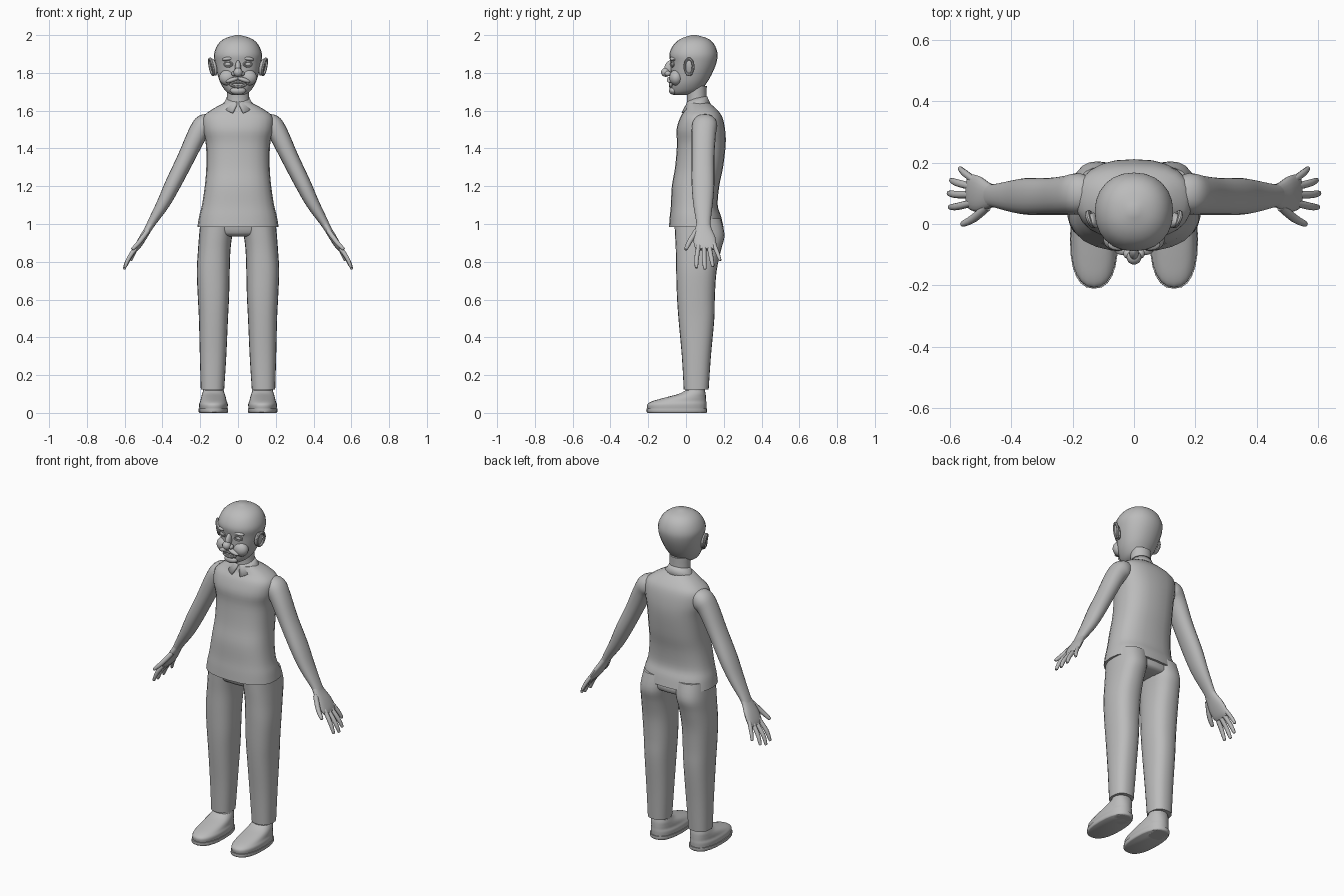
import bpy, bmesh, math
from mathutils import Vector, Euler

cube = bpy.data.objects.get("Cube")
if cube:
    bpy.data.objects.remove(cube)

grey = bpy.data.materials.new("plain grey")
grey.use_nodes = True
COLOUR = (0.5, 0.5, 0.5, 1)
grey.diffuse_color = COLOUR
grey.node_tree.nodes["Principled BSDF"].inputs["Base Color"].default_value = COLOUR


def finish(name, bm, angle=40):
    bmesh.ops.recalc_face_normals(bm, faces=bm.faces)
    mesh = bpy.data.meshes.new(name)
    bm.to_mesh(mesh)
    bm.free()
    mesh.materials.append(grey)
    obj = bpy.data.objects.new(name, mesh)
    bpy.context.collection.objects.link(obj)
    bpy.ops.object.select_all(action='DESELECT')
    obj.select_set(True)
    bpy.context.view_layer.objects.active = obj
    bpy.ops.object.shade_smooth_by_angle(angle=math.radians(angle))
    return obj


def spline(keys, steps):
    """Smooth curve through key tuples."""
    out = []
    for i in range(len(keys) - 1):
        a, b, c, d = (keys[max(0, min(len(keys) - 1, i + k))] for k in (-1, 0, 1, 2))
        for k in range(steps):
            t = k / steps
            out.append([q + t / 2 * (r - p + t * (2*p - 5*q + 4*r - s + t * (3*(q - r) + s - p)))
                        for p, q, r, s in zip(a, b, c, d)])
    return out + [list(keys[-1])]


def skin(name, rings, mirror=1):
    """Join closed rings of points and cap both ends."""
    bm = bmesh.new()
    loops = [[bm.verts.new((p.x * mirror, p.y, p.z)) for p in ring] for ring in rings]
    n = len(loops[0])
    for low, high in zip(loops, loops[1:]):
        for i in range(n):
            j = (i + 1) % n
            bm.faces.new((low[i], low[j], high[j], high[i]))
    bm.faces.new(loops[0])
    bm.faces.new(loops[-1])
    return finish(name, bm)


def oval(centre, u, v, power=2.0, n=24):
    ring = []
    for i in range(n):
        c, s = math.cos(math.tau * i / n), math.sin(math.tau * i / n)
        ring.append(centre + u * math.copysign(abs(c) ** (2 / power), c)
                    + v * math.copysign(abs(s) ** (2 / power), s))
    return ring


def stack(name, keys, power=2.0, mirror=1, steps=4):
    """Level sections: z, x centre, half width, front y, back y."""
    rings = [oval(Vector((x, (f + b) / 2, z)), Vector((w, 0, 0)), Vector((0, (b - f) / 2, 0)), power)
             for z, x, w, f, b in spline(keys, steps)]
    return skin(name, rings, mirror)


def limb(name, keys, mirror=1, steps=4, n=20):
    """Sections square to a path: x, y, z, half depth, half thickness."""
    pts = spline(keys, steps)
    rings = []
    for i, (x, y, z, deep, thick) in enumerate(pts):
        t = Vector(pts[min(i + 1, len(pts) - 1)][:3]) - Vector(pts[max(i - 1, 0)][:3])
        t.normalize()
        u = Vector((0, 1, 0))
        u = (u - t * u.dot(t)).normalized()
        rings.append(oval(Vector((x, y, z)), u * deep, t.cross(u) * thick, 2.2, n))
    return skin(name, rings, mirror)


def ball(name, loc, size, turn=(0, 0, 0)):
    bm = bmesh.new()
    bmesh.ops.create_uvsphere(bm, u_segments=20, v_segments=12, radius=1)
    rot = Euler([math.radians(a) for a in turn]).to_matrix()
    for v in bm.verts:
        v.co = rot @ (v.co * Vector(size)) + Vector(loc)
    return finish(name, bm)


def hoop(name, loc, u, v, radius):
    """Closed oval tube, for rims and lips."""
    u, v, loc = Vector(u), Vector(v), Vector(loc)
    axis = u.cross(v).normalized()
    bm = bmesh.new()
    n, m = 24, 8
    g = []
    for p in oval(loc, u, v, 2, n):
        out = (p - loc).normalized()
        g.append([bm.verts.new(p + (out * math.cos(math.tau * k / m)
                                    + axis * math.sin(math.tau * k / m)) * radius) for k in range(m)])
    for i in range(n):
        for k in range(m):
            a, b, l = g[i], g[(i + 1) % n], (k + 1) % m
            bm.faces.new((a[k], b[k], b[l], a[l]))
    return finish(name, bm)


# Head and neck
stack("head", [(1.682, 0, .03, -.06, 0), (1.70, 0, .062, -.075, .07), (1.74, 0, .09, -.08, .105),
               (1.79, 0, .108, -.08, .135), (1.85, 0, .122, -.082, .16), (1.9, 0, .127, -.088, .167),
               (1.95, 0, .107, -.065, .15), (1.982, 0, .07, -.025, .115), (2.0, 0, .012, .03, .055)], 2.15)
stack("neck", [(1.6, 0, .07, 0, .12), (1.66, 0, .06, .005, .11), (1.73, 0, .06, 0, .11)])

# Face
ball("nose_bridge", (0, -.09, 1.825), (.016, .025, .042), (-14, 0, 0))
ball("nose_tip", (0, -.108, 1.803), (.024, .024, .024))
ball("chin", (0, -.066, 1.706), (.042, .024, .022))
hoop("lips", (0, -.08, 1.738), (.036, 0, 0), (0, 0, .013), .009)
for side, s in (("left", 1), ("right", -1)):
    ball(side + "_nostril", (s * .02, -.096, 1.796), (.015, .017, .014))
    ball(side + "_cheek", (s * .055, -.052, 1.775), (.045, .036, .042))
    ball(side + "_moustache", (s * .03, -.084, 1.763), (.036, .018, .012), (0, s * 18, 0))
    ball(side + "_eye", (s * .052, -.066, 1.846), (.02, .014, .013))
    hoop(side + "_eyelid", (s * .052, -.073, 1.846), (.021, s * .006, 0), (0, 0, .013), .005)
    ball(side + "_brow", (s * .052, -.066, 1.875), (.034, .02, .011), (0, s * 8, 0))
    ball(side + "_ear", (s * .128, .012, 1.83), (.014, .026, .046), (0, s * 12, s * -20))
    hoop(side + "_ear_rim", (s * .14, .016, 1.832), (s * .008, .022, 0), (s * .008, 0, .042), .008)

# Shirt
stack("shirt", [(.985, 0, .215, -.09, .198), (1.04, 0, .206, -.086, .186), (1.1, 0, .191, -.08, .168),
                (1.2, 0, .176, -.075, .176), (1.3, 0, .168, -.058, .196), (1.42, 0, .170, -.048, .21),
                (1.5, 0, .187, -.05, .207), (1.565, 0, .185, -.03, .192), (1.605, 0, .14, -.005, .165),
                (1.64, 0, .075, .005, .125)], 2.5)

# Collar, open at the front with turned down points
bm = bmesh.new()
strips = []
count = 32
for i in range(count + 1):
    a = math.radians(-86 + 352 * i / count)
    tip = max(0, 1 - min(i, count - i) / 4)
    strip = []
    for rx, ry, drop in ((.06, .052, -.022), (.072, .06, 0), (.098 + .005 * tip, .072 + .012 * tip, .026 + .012 * tip)):
        x, y = rx * math.cos(a), .06 + ry * math.sin(a)
        strip.append(bm.verts.new((x + .02 * tip * math.copysign(drop > .01, x), y, 1.645 + .2 * (y - .06) - drop)))
    strips.append(strip)
for a, b in zip(strips, strips[1:]):
    for k in range(2):
        bm.faces.new((a[k], b[k], b[k + 1], a[k + 1]))
collar = finish("collar", bm)
collar.modifiers.new("thickness", 'SOLIDIFY').thickness = .01

# Trousers seat
stack("trouser_seat", [(.935, 0, .12, -.02, .14), (.955, 0, .185, -.05, .185), (1.04, 0, .195, -.065, .175)], 2.4)

fingers = [("thumb", (.478, .055, .965), (.522, .018, .905), (.557, .0, .868), .0135),
           ("index_finger", (.528, .068, .89), (.575, .057, .825), (.598, .055, .772), .012),
           ("middle_finger", (.53, .096, .88), (.58, .096, .815), (.602, .1, .765), .012),
           ("ring_finger", (.528, .122, .885), (.572, .133, .825), (.594, .142, .778), .012),
           ("little_finger", (.518, .142, .905), (.55, .165, .85), (.566, .18, .81), .011)]

for side, s in (("left", 1), ("right", -1)):
    # Arm and sleeve
    limb(side + "_arm", [(.13, .105, 1.545, .045, .035), (.175, .1, 1.525, .066, .058), (.215, .094, 1.475, .064, .052),
                         (.275, .09, 1.35, .06, .046), (.345, .09, 1.21, .06, .042), (.395, .09, 1.11, .052, .035),
                         (.455, .092, 1.01, .038, .023), (.48, .093, .965, .038, .018)], s)
    # Hand
    limb(side + "_palm", [(.455, .092, 1.01, .034, .02), (.478, .092, .97, .045, .019), (.505, .097, .925, .058, .019),
                          (.528, .103, .885, .058, .016), (.54, .104, .865, .05, .01)], s)
    for name, a, b, c, r in fingers:
        tip = tuple(Vector(c) + (Vector(c) - Vector(b)).normalized() * .003)
        limb(side + "_" + name, [a + (r, r), b + (r, r * .95), c + (r * .7, r * .65), tip + (r * .2, r * .2)], s, 3, 10)
    # Trouser leg
    stack(side + "_trouser_leg", [(.125, .135, .062, -.012, .12), (.3, .132, .07, -.022, .132), (.5, .13, .077, -.04, .15),
                                  (.62, .13, .083, -.048, .153), (.75, .131, .087, -.052, .162),
                                  (.86, .126, .086, -.054, .185), (.94, .118, .088, -.058, .204),
                                  (1.03, .105, .092, -.062, .185)], 2.4, s)
    # Foot
    stack(side + "_ankle", [(.06, .13, .06, -.03, .1), (.11, .13, .055, -.005, .1), (.17, .13, .052, .0, .1)], 2, s)
    stack(side + "_sole", [(0, .13, .073, -.202, .107), (.006, .13, .078, -.21, .112), (.022, .13, .078, -.21, .112)], 2.4, s, 2)
    stack(side + "_shoe", [(.02, .13, .074, -.204, .107), (.045, .13, .076, -.205, .108), (.062, .13, .07, -.178, .107),
                           (.08, .13, .066, -.115, .106), (.1, .13, .06, -.04, .104), (.118, .13, .054, -.005, .1)], 2.3, s)
    # Raised heel and tread under the shoe
    stack(side + "_heel", [(0, .13, .058, .0, .1), (.01, .13, .06, .0, .102)], 2.4, s, 1)
